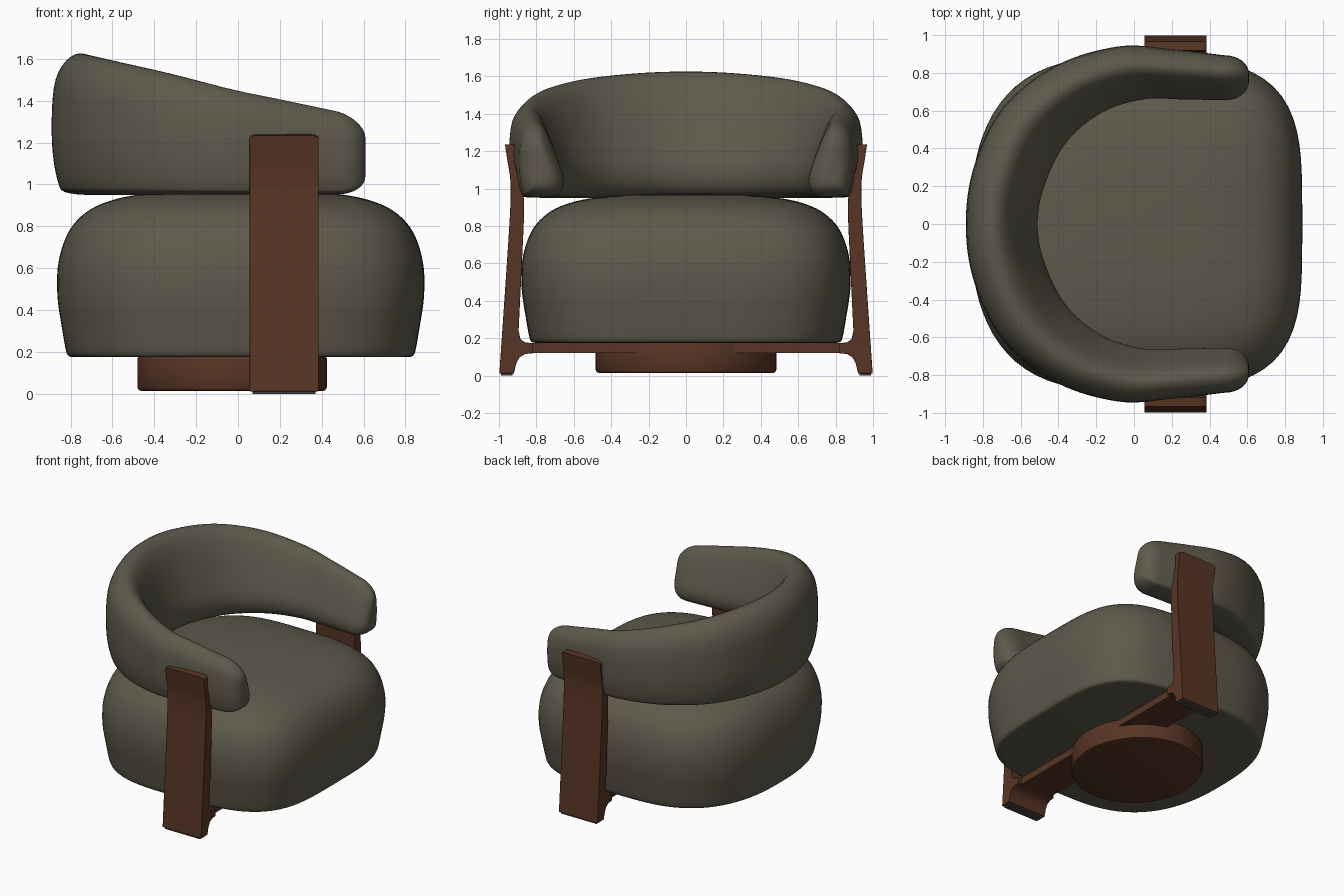
import bpy, bmesh, math
from mathutils import Vector

if "Cube" in bpy.data.objects:
    bpy.data.objects.remove(bpy.data.objects["Cube"])


def material(name, rgb):
    m = bpy.data.materials.new(name)
    m.diffuse_color = (*rgb, 1)
    m.use_nodes = True
    m.node_tree.nodes["Principled BSDF"].inputs["Base Color"].default_value = m.diffuse_color
    return m


FABRIC = material("olive fabric", (0.112, 0.102, 0.072))
WOOD = material("brown wood", (0.097, 0.036, 0.018))
PAD = material("dark grey pad", (0.05, 0.05, 0.045))


def finish(bm, name, mat, angle=40):
    bmesh.ops.recalc_face_normals(bm, faces=bm.faces)
    me = bpy.data.meshes.new(name)
    bm.to_mesh(me)
    bm.free()
    ob = bpy.data.objects.new(name, me)
    bpy.context.collection.objects.link(ob)
    me.materials.append(mat)
    for o in bpy.context.selected_objects:
        o.select_set(False)
    ob.select_set(True)
    bpy.context.view_layer.objects.active = ob
    bpy.ops.object.shade_smooth_by_angle(angle=math.radians(angle))
    return ob


def spline(pts, steps, closed=False):
    """Catmull-Rom through tuples of any length."""
    pts = [Vector(p) for p in pts]
    n, out = len(pts), []
    for i in range(n if closed else n - 1):
        if closed:
            a, b, c, d = (pts[(i + k) % n] for k in (-1, 0, 1, 2))
        else:
            a, b, c, d = pts[max(i - 1, 0)], pts[i], pts[i + 1], pts[min(i + 2, n - 1)]
        for s in range(steps):
            t = s / steps
            out.append(0.5 * (2 * b + (c - a) * t + (2 * a - 5 * b + 4 * c - d) * t * t
                              + (3 * b - a - 3 * c + d) * t ** 3))
    if not closed:
        out.append(pts[-1])
    return out


def loft(rings, name, mat, angle=40):
    bm = bmesh.new()
    rows = [[bm.verts.new(p) for p in r] for r in rings]
    n = len(rows[0])
    for r0, r1 in zip(rows, rows[1:]):
        for i in range(n):
            j = (i + 1) % n
            bm.faces.new((r0[i], r0[j], r1[j], r1[i]))
    bm.faces.new(rows[0])
    bm.faces.new(rows[-1])
    return finish(bm, name, mat, angle)


# Seat cushion: rounded-square outline, rounder at the back
def outline(s, z):
    ring = []
    for i in range(96):
        a = 2 * math.pi * i / 96
        c, d = math.cos(a), math.sin(a)
        n = 3.2 + 0.6 * c
        r = (abs(c) ** n + abs(d) ** n) ** (-1 / n)
        ring.append((0.013 + 0.877 * s * r * c, 0.88 * s * r * d, z))
    return ring


seat_profile = spline([(0.93, 0.177), (0.95, 0.2), (0.975, 0.32), (0.998, 0.46), (0.997, 0.6),
                       (0.965, 0.72), (0.91, 0.81), (0.82, 0.88), (0.7, 0.925),
                       (0.55, 0.952), (0.35, 0.968), (0.05, 0.975)], 4)
loft([outline(0.9, 0.175)] + [outline(s, z) for s, z in seat_profile], "seat_cushion", FABRIC)

# Backrest: wrap-around bolster; stations are outer x,y, inner x,y, top z
half = [(-0.89, 0, -0.51, 0, 1.622), (-0.845, 0.31, -0.475, 0.2, 1.612),
        (-0.69, 0.62, -0.36, 0.43, 1.58), (-0.41, 0.84, -0.17, 0.59, 1.525),
        (-0.08, 0.94, 0.05, 0.66, 1.452), (0.2, 0.925, 0.25, 0.66, 1.40),
        (0.48, 0.893, 0.48, 0.655, 1.345)]
mirrored = [(a, -b, c, -d, e) for a, b, c, d, e in half[:0:-1]]
stations = spline(mirrored + half, 8)
section = spline([(0.78, 0.0), (0.93, 0.1), (1.0, 0.42), (0.95, 0.82), (0.7, 1.0), (0.42, 0.92),
                  (0.12, 0.5), (0.0, 0.2), (0.18, 0.01)], 5, closed=True)
BASE = 0.958


def bolster_ring(st, dx=0.0, inset=0.0):
    o, i = Vector((st[0], st[1])), Vector((st[2], st[3]))
    h, w = st[4] - BASE, (o - i).length
    ring = []
    for u, v in section:
        u = 0.5 + (u - 0.5) * (1 - 2 * inset / w)
        v = 0.5 + (v - 0.5) * (1 - 1.7 * inset / h)
        p = i + (o - i) * u
        ring.append((p.x + dx, p.y, BASE + h * v))
    return ring


cap = []
for k in range(1, 9):
    t = k / 8 * math.pi / 2
    st = stations[-1].copy()
    st[4] -= 0.04 * math.sin(t)
    cap.append((st, 0.128 * math.sin(t), 0.095 * (1 - math.cos(t))))
end = [bolster_ring(*c) for c in cap]
start = [[(x, -y, z) for x, y, z in r] for r in end]
# the mirrored end keeps vertex order because the section runs inner to outer
loft(start[::-1] + [bolster_ring(s) for s in stations] + end, "backrest", FABRIC, 60)


# Side legs: a side profile extruded across x, with a curved foot bracket
def leg(sign, name):
    outer = spline([(0.998, 0.012), (0.968, 0.45), (0.942, 0.85), (0.938, 1.03),
                    (0.955, 1.15), (0.968, 1.235)], 4)
    inner = spline([(0.918, 1.24), (0.912, 1.12), (0.875, 1.0), (0.866, 0.87),
                    (0.88, 0.55), (0.895, 0.24)], 4)
    foot = [(0.885, 0.195), (0.86, 0.178), (0.82, 0.174), (0.82, 0.12), (0.86, 0.116),
            (0.89, 0.098), (0.908, 0.065), (0.92, 0.012)]
    bm = bmesh.new()
    f = bm.faces.new([bm.verts.new((0.055, sign * p[0], p[1])) for p in outer + inner + foot])
    ext = bmesh.ops.extrude_face_region(bm, geom=[f])["geom"]
    bmesh.ops.translate(bm, verts=[v for v in ext if isinstance(v, bmesh.types.BMVert)],
                        vec=(0.33, 0, 0))
    top = [e for e in bm.edges if all(v.co.z > 1.23 for v in e.verts)
           and abs(e.verts[0].co.x - e.verts[1].co.x) < 0.01]
    bmesh.ops.bevel(bm, geom=top, offset=0.035, segments=5, profile=0.5, affect='EDGES')
    ob = finish(bm, name, WOOD)
    b = ob.modifiers.new("soft edges", 'BEVEL')
    b.width, b.segments, b.limit_method = 0.008, 2, 'ANGLE'
    b.angle_limit = math.radians(50)


def box(name, mat, lo, hi):
    bm = bmesh.new()
    bmesh.ops.create_cube(bm, size=1)
    for v in bm.verts:
        v.co = [l + (h - l) * (c + 0.5) for l, h, c in zip(lo, hi, v.co)]
    return finish(bm, name, mat)


for sign, side in ((-1, "right"), (1, "left")):
    leg(sign, side + "_leg")
    y0, y1 = sorted((sign * 0.928, sign * 0.99))
    box(side + "_foot_pad", PAD, (0.07, y0, 0.0), (0.37, y1, 0.014))

# Cross bar joining the legs under the seat
box("cross_bar", WOOD, (0.085, -0.84, 0.12), (0.355, 0.84, 0.174))

# Round swivel base
base_profile = [(0.96, 0.014), (0.985, 0.018), (1.0, 0.032), (1.0, 0.165), (0.99, 0.176)]
loft([[(-0.028 + 0.453 * s * math.cos(a), 0.483 * s * math.sin(a), z)
       for a in (2 * math.pi * i / 64 for i in range(64))] for s, z in base_profile],
     "round_base", WOOD)
